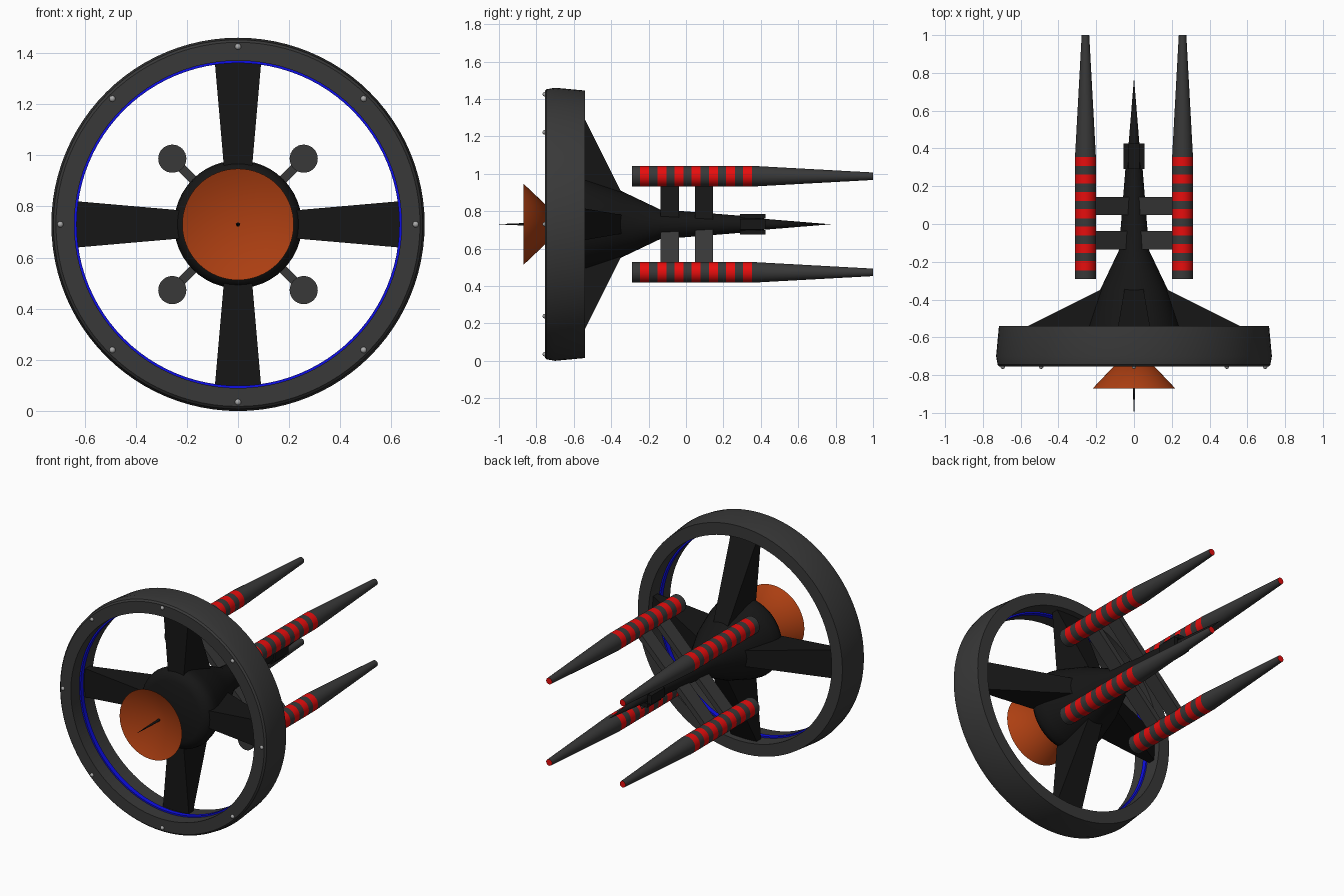
import bpy, bmesh
from math import pi, cos, sin, radians
from mathutils import Matrix, Vector

if "Cube" in bpy.data.objects:
    bpy.data.objects.remove(bpy.data.objects["Cube"])

CZ = 0.73  # height of the long axis


def material(name, rgb):
    m = bpy.data.materials.new(name)
    m.diffuse_color = (*rgb, 1)
    m.use_nodes = True
    m.node_tree.nodes["Principled BSDF"].inputs["Base Color"].default_value = m.diffuse_color
    return m


DARK = material("dark_grey", (0.04, 0.04, 0.04))
BLACK = material("black", (0.008, 0.008, 0.008))
RED = material("red", (0.8, 0.004, 0.004))
BLUE = material("blue", (0.004, 0.004, 0.8))
COPPER = material("copper", (0.42, 0.05, 0.006))
STEEL = material("steel", (0.4, 0.4, 0.4))


def finish(name, bm, mats, smooth=True):
    bmesh.ops.recalc_face_normals(bm, faces=bm.faces)
    me = bpy.data.meshes.new(name)
    bm.to_mesh(me)
    bm.free()
    for m in mats:
        me.materials.append(m)
    ob = bpy.data.objects.new(name, me)
    bpy.context.collection.objects.link(ob)
    if smooth:
        bpy.ops.object.select_all(action='DESELECT')
        ob.select_set(True)
        bpy.context.view_layer.objects.active = ob
        bpy.ops.object.shade_smooth_by_angle(angle=radians(30))
    return ob


def lathe(name, profile, mats, x=0, z=CZ, n=48, closed=False, index=None):
    """Revolve (y, radius) points around a y-parallel axis; index = material per band."""
    bm = bmesh.new()
    rings = []
    for y, r in profile:
        if r == 0:
            rings.append([bm.verts.new((x, y, z))] * n)
        else:
            rings.append([bm.verts.new((x + r * cos(2 * pi * k / n), y,
                                        z + r * sin(2 * pi * k / n))) for k in range(n)])
    bands = len(rings) if closed else len(rings) - 1
    for i in range(bands):
        a, b = rings[i], rings[(i + 1) % len(rings)]
        for k in range(n):
            j = (k + 1) % n
            vs = list(dict.fromkeys((a[k], a[j], b[j], b[k])))
            f = bm.faces.new(vs)
            f.material_index = index[i] if index else 0
    return finish(name, bm, mats)


def hexahedron(name, front, back, turn, mat):
    """Solid between two four-point outlines, turned around the long axis."""
    bm = bmesh.new()
    rot = Matrix.Translation((0, 0, CZ)) @ Matrix.Rotation(turn, 4, 'Y')
    a = [bm.verts.new(rot @ Vector(p)) for p in front]
    b = [bm.verts.new(rot @ Vector(p)) for p in back]
    bm.faces.new(a)
    bm.faces.new(b)
    for k in range(4):
        bm.faces.new((a[k], a[k - 1], b[k - 1], b[k]))
    return finish(name, bm, [mat], smooth=False)


def box(name, w, y0, y1, r0, r1, turn, mat):
    def outline(y):
        return [(-w, y, r0), (w, y, r0), (w, y, r1), (-w, y, r1)]
    return hexahedron(name, outline(y0), outline(y1), turn, mat)


# Big ring with its glowing inner band
lathe("ring", [(-.755, .64), (-.755, .712), (-.745, .722), (-.70, .73),
               (-.54, .715), (-.54, .64)], [DARK], n=96, closed=True)
lathe("ring_glow_band", [(-.67, .645), (-.67, .631), (-.64, .631), (-.64, .645)],
      [BLUE], n=96, closed=True)

# Lamps on the front of the ring
for k in range(8):
    bm = bmesh.new()
    a = k * pi / 4
    bmesh.ops.create_uvsphere(bm, u_segments=16, v_segments=8, radius=.012,
                              matrix=Matrix.Translation((.695 * cos(a), -.755, CZ + .695 * sin(a))))
    finish(f"ring_lamp_{k + 1}", bm, [STEEL])

# Central hull tapering to a tail spike
lathe("hull", [(-.65, 0), (-.65, .19), (-.635, .225), (-.61, .245), (-.58, .25), (-.53, .24),
               (-.35, .18), (-.14, .08), (.30, .045), (.42, .029), (.775, 0)], [BLACK])

# Dish and antenna
lathe("dish", [(-.64, 0), (-.87, .218), (-.785, 0)], [COPPER], n=64)
lathe("antenna", [(-.77, 0), (-.77, .008), (-.88, .006), (-1, .001), (-1, 0)], [BLACK], n=12)

# Four spokes, swept back onto the hull, and four tail plates
for k in range(4):
    turn = k * pi / 2
    hexahedron(f"spoke_{k + 1}",
               [(-.046, -.62, .12), (.046, -.62, .12), (.092, -.62, .65), (-.092, -.62, .65)],
               [(-.046, -.32, .12), (.046, -.32, .12), (.092, -.585, .65), (-.092, -.585, .65)],
               turn, BLACK)
    box(f"tail_plate_{k + 1}", .028, .29, .425, .03, .055, turn, BLACK)

# Four striped engine pods, each on two diagonal pylons
pod, bands = [(-.29, 0), (-.29, .055)], [0]
for s in range(7):
    y = -.245 + s * .0918
    pod += [(y, .055), (y + .048, .055)]
    bands += [0, 1]
pod += [(.36, .055), (1, .02), (1, 0)]
bands += [0, 0, 1]
for k in range(4):
    a = pi / 4 + k * pi / 2
    r = .257 * 2 ** .5
    lathe(f"engine_pod_{k + 1}", pod, [DARK, RED], x=r * cos(a), z=CZ + r * sin(a),
          n=32, index=bands)
    box(f"front_pylon_{k + 1}", .017, -.135, -.038, .03, r - .02, a, DARK)
    box(f"rear_pylon_{k + 1}", .017, .047, .144, .03, r - .02, a, DARK)
